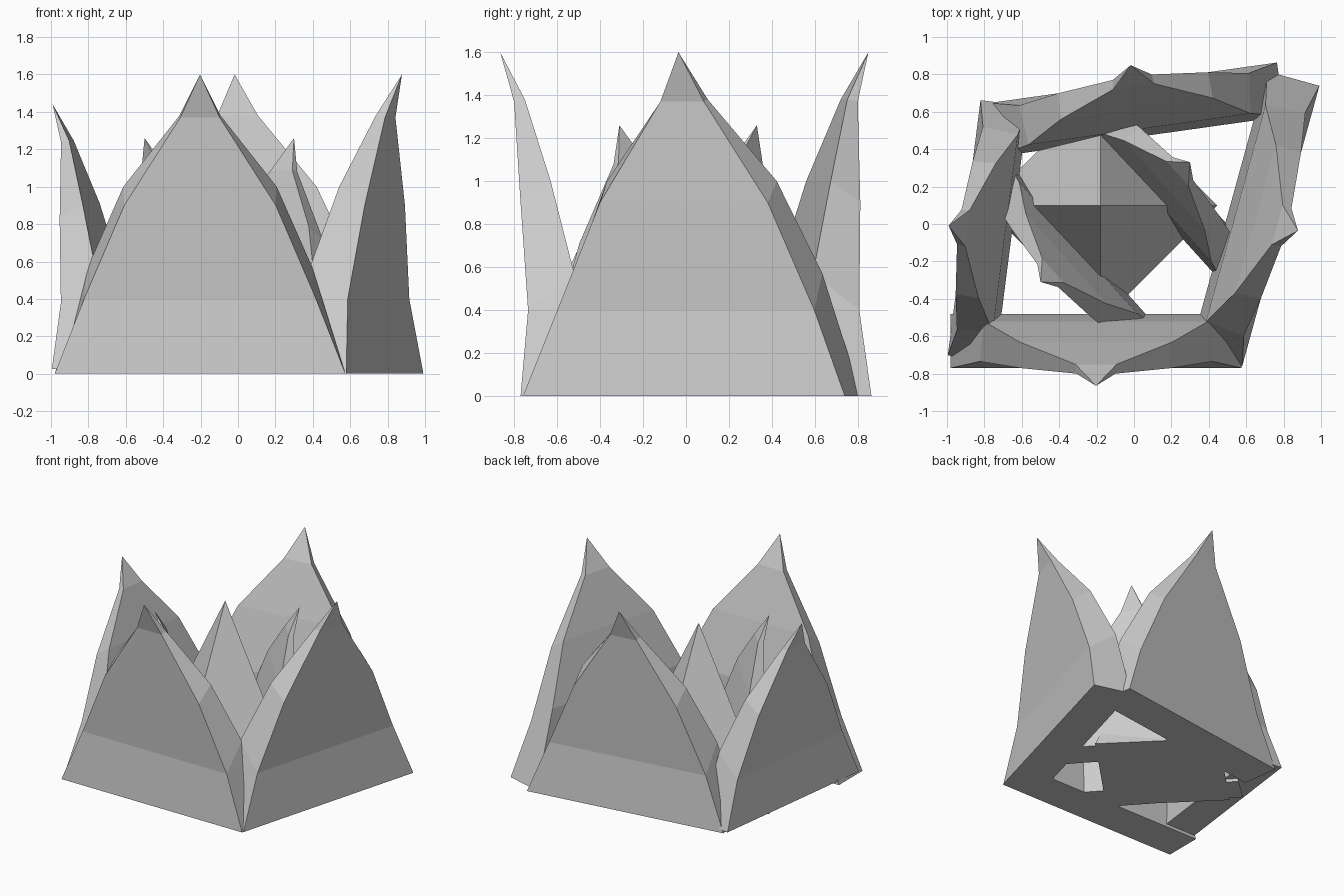
import bpy, bmesh
from math import radians

cube = bpy.data.objects.get("Cube")
if cube:
    bpy.data.objects.remove(cube)

stone = bpy.data.materials.new("light_grey_stone")
stone.use_nodes = True
GREY = (0.6, 0.6, 0.6, 1)
stone.diffuse_color = GREY
stone.node_tree.nodes["Principled BSDF"].inputs["Base Color"].default_value = GREY

# Spike profile levels: half width, depth, height
OUTER = [(0.777, 0, 0), (0.62, 0.035, 0.4), (0.405, 0, 0.9), (0.105, -0.03, 1.37)]
INNER = [(0.777, 0.29, 0), (0.6, 0.25, 0.57), (0.41, 0.14, 1.0), (0.11, 0.02, 1.38)]
APEX = (0, -0.095, 1.6)


def finish(name, bm):
    bmesh.ops.recalc_face_normals(bm, faces=bm.faces)
    mesh = bpy.data.meshes.new(name)
    bm.to_mesh(mesh)
    bm.free()
    mesh.materials.append(stone)
    ob = bpy.data.objects.new(name, mesh)
    bpy.context.collection.objects.link(ob)
    return ob


def spike(name, loc, facing, size=1.0):
    """Tapering wall; facing is the compass angle of its outer side."""
    bm = bmesh.new()
    # Four vertical rails, in order around the wall
    rails = [[bm.verts.new((s * w, y, z)) for w, y, z in prof]
             for prof, s in ((OUTER, -1), (OUTER, 1), (INNER, 1), (INNER, -1))]
    tip = bm.verts.new(APEX)
    for i in range(4):
        a, b = rails[i], rails[(i + 1) % 4]
        for k in range(3):
            bm.faces.new((a[k], b[k], b[k + 1], a[k + 1]))
        bm.faces.new((a[3], b[3], tip))
    bm.faces.new([r[0] for r in rails])
    ob = finish(name, bm)
    ob.location = loc
    ob.rotation_euler.z = radians(facing + 90)
    ob.scale = (size,) * 3


# Outer ring of walls
spike("front_spike", (-0.203, -0.77, 0), -90)
spike("left_spike", (0.785, -0.01, 0), -15.4)
spike("back_spike", (-0.005, 0.755, 0), 98)
spike("right_spike", (-0.908, -0.02, 0.025), 172.7, 0.885)

# Inner pair of smaller walls
spike("inner_back_spike", (0.244, 0.28, 0), 42, 0.7875)
spike("inner_front_spike", (-0.444, -0.26, 0), 222, 0.7875)

# Central four-sided peak
bm = bmesh.new()
bmesh.ops.create_cone(bm, cap_ends=True, segments=4, radius1=0.625, radius2=0, depth=1.27)
bmesh.ops.remove_doubles(bm, verts=bm.verts, dist=0.001)
peak = finish("central_peak", bm)
peak.location = (-0.18, 0.1, 0.635)
